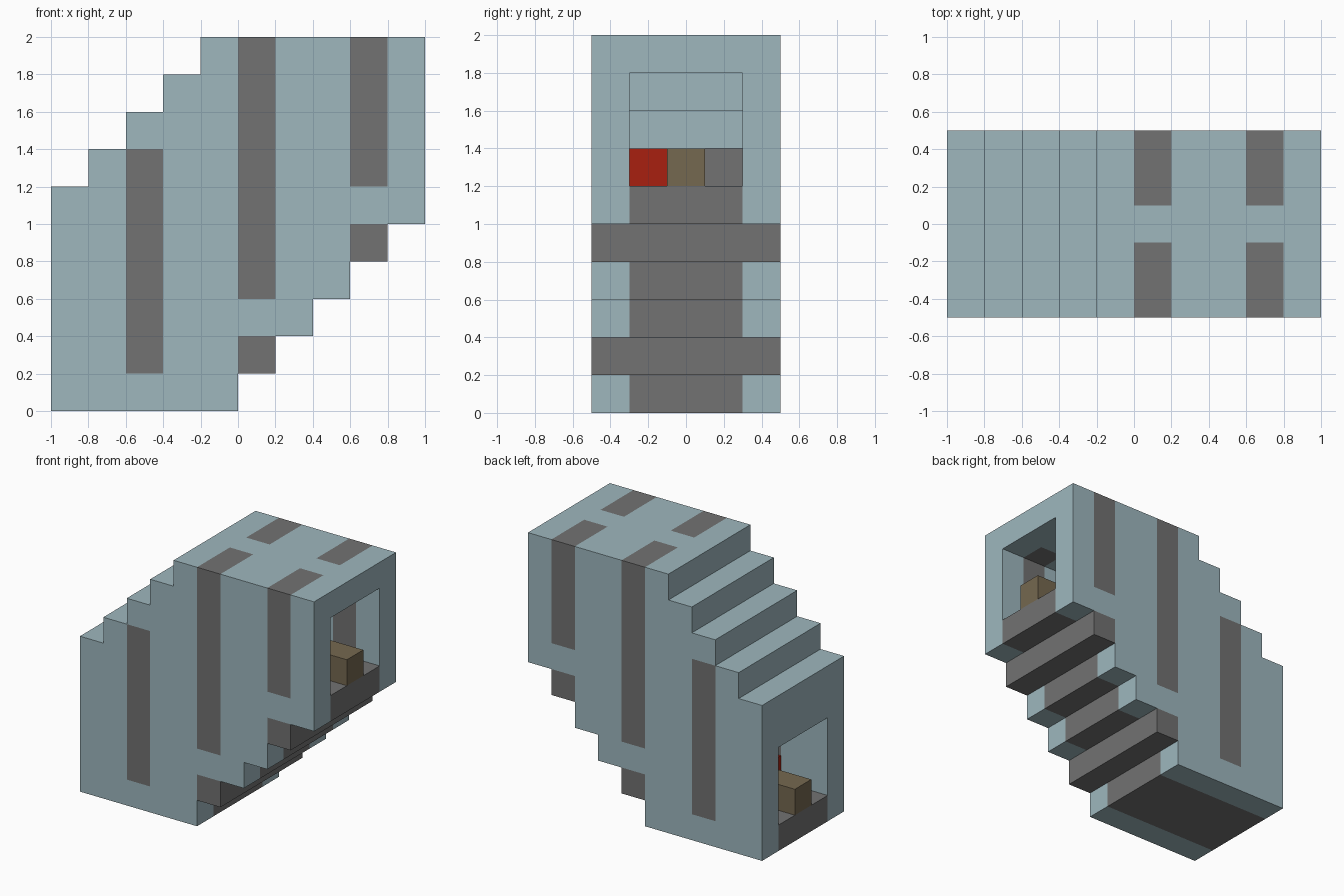
import bpy, bmesh
from mathutils import Vector

cube = bpy.data.objects.get("Cube")
if cube:
    bpy.data.objects.remove(cube, do_unlink=True)

CELL = 0.2
LENGTH, WIDTH, HEIGHT = 10, 5, 10
RIB_COLUMNS = (2, 5, 8)


def material(name, color):
    mat = bpy.data.materials.new(name)
    mat.use_nodes = True
    mat.diffuse_color = (*color, 1)
    mat.node_tree.nodes["Principled BSDF"].inputs["Base Color"].default_value = (*color, 1)
    return mat


pale_blue = material("pale_blue", (0.342, 0.474, 0.515))
grey = material("grey", (0.168, 0.168, 0.168))
brown = material("brown", (0.178, 0.138, 0.08))
red = material("red", (0.392, 0.0144, 0.005))

cells = {}


def fill(part, i, rows, low, high):
    """Give a part the blocks of column i, in the given rows, from low up to high."""
    for j in rows:
        for k in range(max(low, 0), high):
            cells[i, j, k] = part


# Sloping stair tunnel, laid out column by column
for i in range(LENGTH):
    top = min(i + 6, HEIGHT)
    base = max(0, i - 4)
    floor = min(6, max(1, i - 2))
    ceiling = min(9, i + 4)

    fill("tunnel_shell", i, (0, 4), base, top)
    fill("tunnel_shell", i, (1, 2, 3), ceiling, top)
    fill("stair_floor", i, (1, 2, 3), base, floor)
    fill("centre_track", i, (2,), floor, floor + 1)

    # Ribs: wall bands, split ceiling band, full-width beam below the stairs
    if i in RIB_COLUMNS:
        fill("support_ribs", i, (0, 4), floor, ceiling + 1)
        fill("support_ribs", i, (1, 3), ceiling, ceiling + 1)
        fill("support_ribs", i, range(WIDTH), floor - 2, floor - 1)
        fill("floor_lamps", i, (1,), floor, floor + 1)


def build(part, mat):
    """Skin the exposed sides of a part's blocks and merge flat areas."""
    bm = bmesh.new()
    for cell, owner in cells.items():
        if owner != part:
            continue
        centre = Vector(((cell[0] + 0.5 - LENGTH / 2) * CELL,
                         (cell[1] + 0.5 - WIDTH / 2) * CELL,
                         (cell[2] + 0.5) * CELL))
        for axis in range(3):
            for sign in (-1, 1):
                beside = list(cell)
                beside[axis] += sign
                if tuple(beside) in cells:
                    continue
                n, u = Vector(), Vector()
                n[axis] = sign
                u[(axis + 1) % 3] = 1
                v = n.cross(u)
                corners = (n - u - v, n + u - v, n + u + v, n - u + v)
                bm.faces.new([bm.verts.new(centre + c * CELL / 2) for c in corners])
    bmesh.ops.remove_doubles(bm, verts=bm.verts, dist=0.001)
    bmesh.ops.dissolve_limit(bm, angle_limit=0.01, verts=bm.verts, edges=bm.edges)
    mesh = bpy.data.meshes.new(part)
    bm.to_mesh(mesh)
    bm.free()
    mesh.materials.append(mat)
    bpy.context.collection.objects.link(bpy.data.objects.new(part, mesh))


build("tunnel_shell", pale_blue)
build("support_ribs", grey)
build("stair_floor", grey)
build("centre_track", brown)
build("floor_lamps", red)
